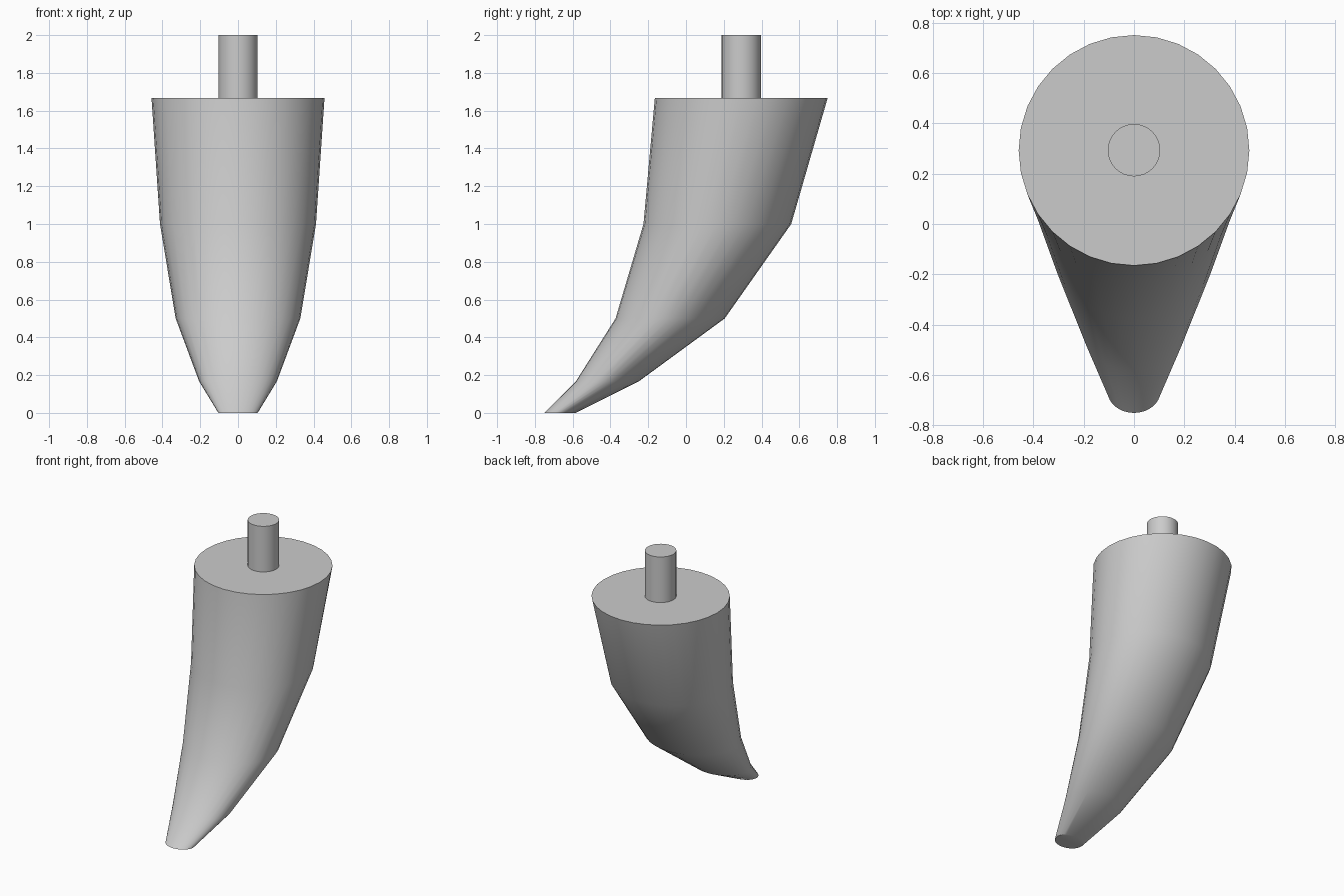
import bpy
import bmesh
from math import cos, sin, pi, radians

SIDES = 32

cube = bpy.data.objects.get("Cube")
if cube:
    bpy.data.objects.remove(cube, do_unlink=True)

grey = bpy.data.materials.new("light grey")
grey.use_nodes = True
grey.diffuse_color = (0.6, 0.6, 0.6, 1)
grey.node_tree.nodes["Principled BSDF"].inputs["Base Color"].default_value = grey.diffuse_color


def loft(name, sections):
    """Skin level ellipses given as (z, front y, back y, half width), and cap both ends."""
    bm = bmesh.new()
    rings = []
    for z, front, back, half_width in sections:
        middle, depth = (front + back) / 2, (back - front) / 2
        angles = [2 * pi * i / SIDES for i in range(SIDES)]
        rings.append([bm.verts.new((half_width * cos(a), middle + depth * sin(a), z))
                      for a in angles])
    for low, high in zip(rings, rings[1:]):
        for i in range(SIDES):
            j = (i + 1) % SIDES
            bm.faces.new((low[i], low[j], high[j], high[i]))
    bm.faces.new(rings[0][::-1])
    bm.faces.new(rings[-1])

    mesh = bpy.data.meshes.new(name)
    bm.to_mesh(mesh)
    bm.free()
    mesh.materials.append(grey)
    obj = bpy.data.objects.new(name, mesh)
    bpy.context.collection.objects.link(obj)
    bpy.ops.object.select_all(action="DESELECT")
    obj.select_set(True)
    bpy.context.view_layer.objects.active = obj
    bpy.ops.object.shade_smooth_by_angle(angle=radians(30))
    return obj


# Curved, tapering body with a blunt tip
loft("curved_body", [
    (0.0, -0.75, -0.583, 0.104),
    (0.167, -0.583, -0.25, 0.206),
    (0.5, -0.373, 0.205, 0.33),
    (1.0, -0.225, 0.557, 0.413),
    (1.667, -0.165, 0.75, 0.458),
])

# Round peg standing on the flat top
loft("top_peg", [
    (1.667, 0.189, 0.397, 0.104),
    (2.0, 0.189, 0.397, 0.104),
])
